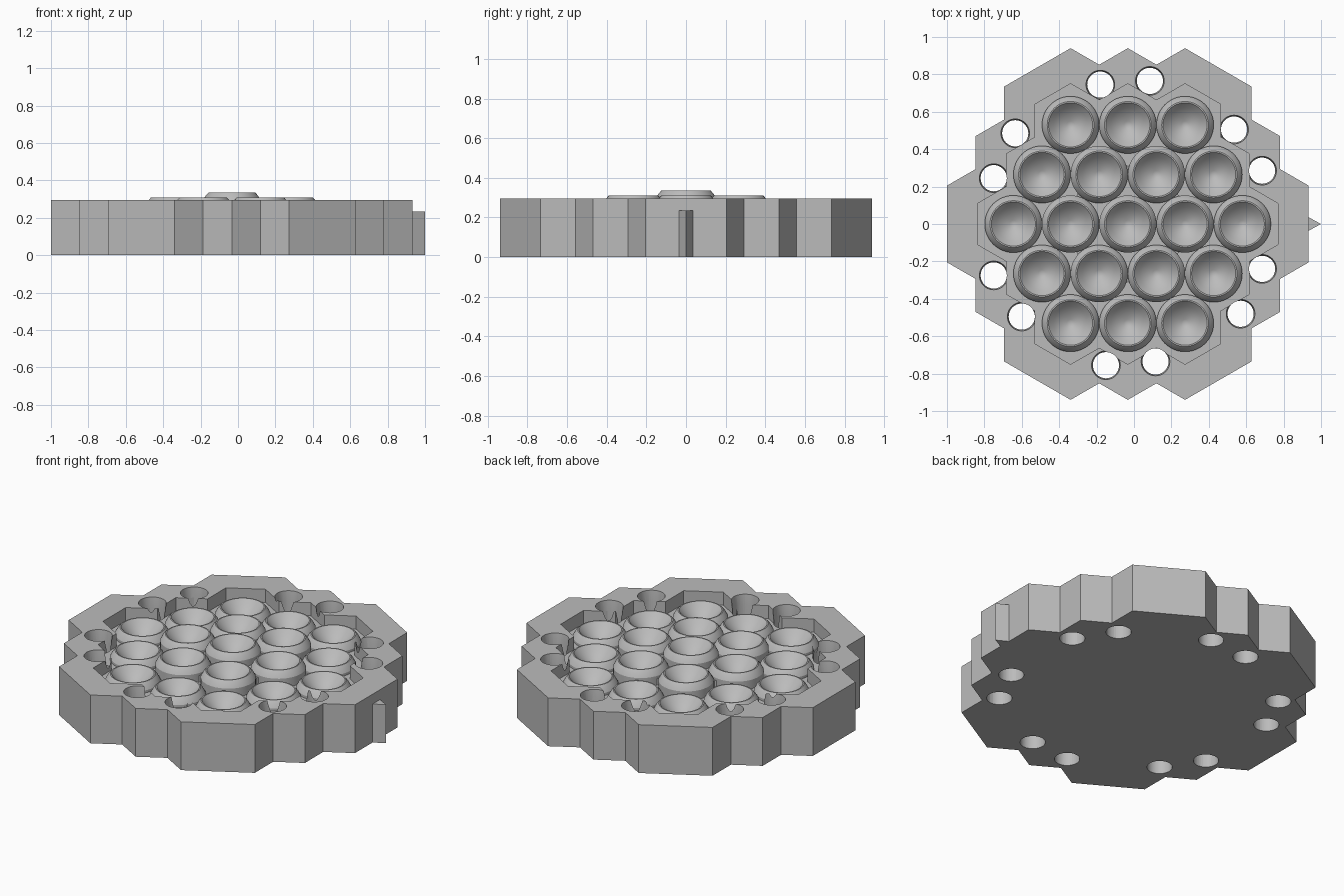
import bpy, bmesh, math
from mathutils import Vector, Matrix

if "Cube" in bpy.data.objects:
    bpy.data.objects.remove(bpy.data.objects["Cube"], do_unlink=True)

PITCH = 0.306
ROW = PITCH * math.sqrt(3) / 2
CENTRE = Vector((-0.033, 0, 0))
TOP = 0.295
RIMS = [0.335, 0.31, 0.27]        # cup rim height by ring
FLOORS = [0.28, 0.255, 0.215]     # floor height by ring

grey = bpy.data.materials.new("plain grey")
grey.use_nodes = True
grey.diffuse_color = (0.5, 0.5, 0.5, 1)
grey.node_tree.nodes["Principled BSDF"].inputs["Base Color"].default_value = (0.5, 0.5, 0.5, 1)


def finish(bm, name):
    bmesh.ops.recalc_face_normals(bm, faces=bm.faces)
    mesh = bpy.data.meshes.new(name)
    bm.to_mesh(mesh)
    bm.free()
    mesh.materials.append(grey)
    obj = bpy.data.objects.new(name, mesh)
    bpy.context.collection.objects.link(obj)
    return obj


def prism(name, points, low, high, origin=CENTRE):
    bm = bmesh.new()
    face = bm.faces.new([bm.verts.new(origin + Vector((p[0], p[1], low))) for p in points])
    side = bmesh.ops.extrude_face_region(bm, geom=[face])["geom"]
    moved = [v for v in side if isinstance(v, bmesh.types.BMVert)]
    bmesh.ops.translate(bm, verts=moved, vec=(0, 0, high - low))
    return finish(bm, name)


def sixfold(points):
    turns = [Matrix.Rotation(-math.pi / 3 * i, 2) for i in range(6)]
    return [t @ Vector(p) for t in turns for p in points]


def outline(r):
    # outer edge of the cluster of hexagons with circumradius r
    peak = 2 * ROW + r
    valley = peak - PITCH / 2 / math.sqrt(3)
    return sixfold([(-PITCH - r * math.sqrt(3) / 2, 2 * ROW + r / 2), (-PITCH, peak),
                    (-PITCH / 2, valley), (0, peak), (PITCH / 2, valley)])


def cones(name, spots, low, high, r_low, r_high):
    bm = bmesh.new()
    for x, y in spots:
        bmesh.ops.create_cone(bm, cap_ends=True, segments=40, radius1=r_low, radius2=r_high,
                              depth=high - low,
                              matrix=Matrix.Translation((x, y, (low + high) / 2)))
    return finish(bm, name)


def cut(obj, cutter):
    mod = obj.modifiers.new("cut", "BOOLEAN")
    mod.operation = "DIFFERENCE"
    mod.solver = "EXACT"
    mod.object = cutter
    bpy.context.view_layer.objects.active = obj
    bpy.ops.object.modifier_apply(modifier=mod.name)


def smooth(obj):
    bpy.ops.object.select_all(action="DESELECT")
    obj.select_set(True)
    bpy.context.view_layer.objects.active = obj
    bpy.ops.object.shade_smooth_by_angle(angle=math.radians(25))


# Cup positions, with the ring each belongs to
cells = []
for q in range(-2, 3):
    for s in range(-2, 3):
        if abs(q + s) <= 2:
            ring = max(abs(q), abs(s), abs(q + s))
            cells.append((CENTRE.x + (q + s / 2) * PITCH, s * ROW, ring))

# Body with a hexagonal recess
body = prism("body", outline(0.41), 0, TOP)
recess = prism("recess_cutter", outline(0.22), FLOORS[2], TOP + 0.2)
cut(body, recess)

# Through holes around the border, slightly countersunk
holes = [(-0.18, 0.745), (0.085, 0.765), (0.535, 0.505), (0.685, 0.285), (0.685, -0.24),
         (0.57, -0.48), (0.115, -0.735), (-0.15, -0.755), (-0.6, -0.495), (-0.75, -0.275),
         (-0.75, 0.245), (-0.635, 0.485)]
drill = cones("hole_cutter", holes, -0.1, TOP + 0.1, 0.07, 0.07)
sink = cones("countersink_cutter", holes, TOP - 0.08, TOP + 0.002, 0.068, 0.077)
cut(body, drill)
cut(body, sink)

# Raised floors that step up towards the middle
tip = 2 * ROW - 0.22
notch = tip + PITCH / 2 / math.sqrt(3)
step = prism("middle_step", sixfold([(-PITCH / 2, notch), (0, tip), (PITCH / 2, notch)]),
             FLOORS[2] - 0.02, FLOORS[1])
hub_r = (PITCH - 0.19) * 2 / math.sqrt(3)
hub = prism("centre_step", sixfold([(0, hub_r)]), FLOORS[1] - 0.02, FLOORS[0])

# Sockets beneath the cups
for ring in range(3):
    spots = [c[:2] for c in cells if c[2] == ring]
    sockets = cones("socket_cutter", spots, RIMS[ring] - 0.11, RIMS[ring] + 0.1, 0.115, 0.115)
    for part in (body, step, hub):
        cut(part, sockets)
    bpy.data.objects.remove(sockets, do_unlink=True)
for cutter in (recess, drill, sink):
    bpy.data.objects.remove(cutter, do_unlink=True)
smooth(body)

# Conical reflector cups, lathed
for i, (x, y, ring) in enumerate(cells):
    skirt = FLOORS[2] - RIMS[ring] - 0.01
    profile = [(0.153, skirt), (0.153, -0.04), (0.14, -0.016), (0.125, 0), (0.118, 0),
               (0.09, -0.032), (0.055, -0.06), (0.02, -0.077), (0, -0.083)]
    bm = bmesh.new()
    verts = [bm.verts.new((x + r, y, RIMS[ring] + z)) for r, z in profile]
    edges = [bm.edges.new(pair) for pair in zip(verts, verts[1:])]
    bmesh.ops.spin(bm, geom=verts + edges, cent=(x, y, 0), axis=(0, 0, 1),
                   angle=math.tau, steps=48, use_merge=True)
    bmesh.ops.remove_doubles(bm, verts=bm.verts, dist=0.0001)
    bmesh.ops.recalc_face_normals(bm, faces=bm.faces)
    # the bowl must face upwards
    if min(bm.faces, key=lambda f: (f.calc_center_median().xy - Vector((x, y))).length).normal.z < 0:
        bmesh.ops.reverse_faces(bm, faces=bm.faces)
    mesh = bpy.data.meshes.new("cup")
    bm.to_mesh(mesh)
    bm.free()
    mesh.materials.append(grey)
    cup = bpy.data.objects.new(f"cup_{i + 1}", mesh)
    bpy.context.collection.objects.link(cup)
    smooth(cup)

# Small wedge-shaped key on the side
prism("side_key", [(0.93, -0.038), (1, 0), (0.93, 0.038)], 0, 0.235, Vector())
